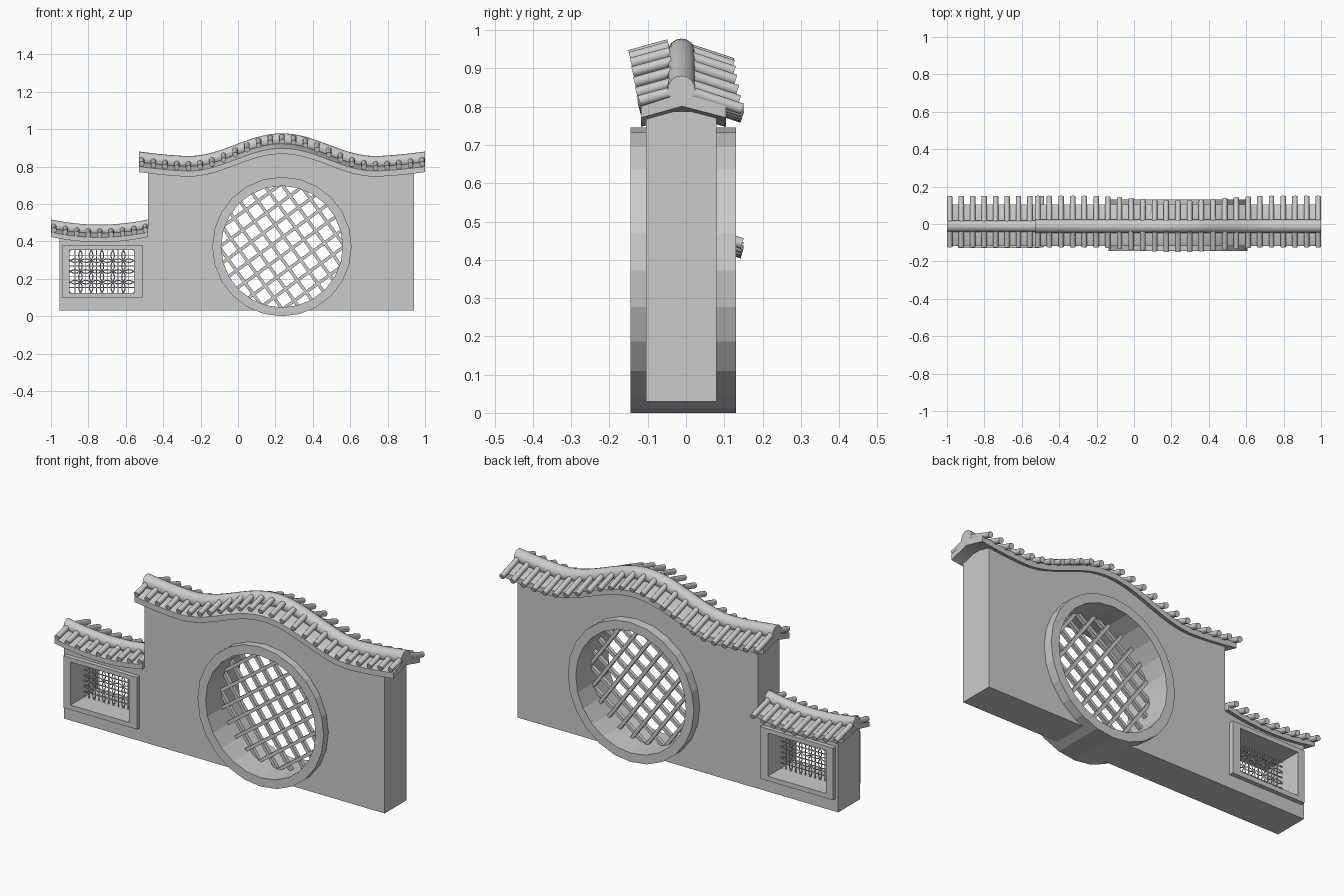
import bpy, bmesh, math
from mathutils import Matrix, Vector

if "Cube" in bpy.data.objects:
    bpy.data.objects.remove(bpy.data.objects["Cube"])

YF, YB = -0.105, 0.08          # wall faces
YM = -0.01                     # mid plane
CX, CZ, R_IN, R_OUT = 0.235, 0.3725, 0.325, 0.3725


def finish(name, bm, smooth=False):
    bmesh.ops.recalc_face_normals(bm, faces=bm.faces)
    me = bpy.data.meshes.new(name)
    bm.to_mesh(me)
    bm.free()
    ob = bpy.data.objects.new(name, me)
    bpy.context.collection.objects.link(ob)
    if smooth:
        bpy.ops.object.select_all(action='DESELECT')
        ob.select_set(True)
        bpy.context.view_layer.objects.active = ob
        bpy.ops.object.shade_smooth_by_angle(angle=math.radians(40))
    return ob


def prism(name, pts, y0, y1):
    """Extrude an (x, z) outline along y."""
    bm = bmesh.new()
    f = bm.faces.new([bm.verts.new((x, y0, z)) for x, z in pts])
    r = bmesh.ops.extrude_face_region(bm, geom=[f])
    bmesh.ops.translate(bm, vec=(0, y1 - y0, 0),
                        verts=[v for v in r['geom'] if isinstance(v, bmesh.types.BMVert)])
    return finish(name, bm)


def frame(name, outer, inner, y0, y1):
    """Extruded border between two matching (x, z) outlines."""
    bm = bmesh.new()
    n = len(outer)
    loops = [[bm.verts.new((x, y, z)) for x, z in pts]
             for pts, y in ((outer, y0), (outer, y1), (inner, y1), (inner, y0))]
    for k in range(4):
        a, b = loops[k], loops[(k + 1) % 4]
        for i in range(n):
            j = (i + 1) % n
            bm.faces.new((a[i], a[j], b[j], b[i]))
    return finish(name, bm)


def sweep(name, section, xs, height, smooth):
    """Carry a (y, dz) section along x under a ridge height curve."""
    bm = bmesh.new()
    rings = [[bm.verts.new((x, y, height(x) + dz)) for y, dz in section] for x in xs]
    n = len(section)
    for a, b in zip(rings, rings[1:]):
        for i in range(n):
            j = (i + 1) % n
            bm.faces.new((a[i], a[j], b[j], b[i]))
    bm.faces.new(rings[0])
    bm.faces.new(rings[-1])
    return finish(name, bm, smooth)


def cut(target, cutter):
    m = target.modifiers.new("opening", 'BOOLEAN')
    m.operation, m.solver, m.object = 'DIFFERENCE', 'EXACT', cutter
    cutter.hide_render = True
    cutter.hide_viewport = True


def circle(r, n=24):
    return [(CX + r * math.cos(2 * math.pi * i / n), CZ + r * math.sin(2 * math.pi * i / n))
            for i in range(n)]


def rect(x0, x1, z0, z1):
    return [(x0, z0), (x1, z0), (x1, z1), (x0, z1)]


def span(a, b, n):
    return [a + (b - a) * i / n for i in range(n + 1)]


# ridge heights
def bump(x):
    t = abs(x - CX)
    return 0.5 * (1 + math.cos(math.pi * t / 0.5)) if t < 0.5 else 0.0


def main_ridge(x):
    t = max(0, abs(x - CX) - 0.5) / 0.265
    return 0.857 + 0.121 * bump(x) + 0.024 * t ** 1.5


def small_ridge(x):
    return 0.490 + 0.028 * ((x + 0.74) / 0.26) ** 2


def roof(name, xs, height, s, lift, count):
    # chevron slab
    slab = [(-0.118, -0.08 * s), (YM, -0.045 * s), (0.105, -0.08 * s),
            (0.105, -0.11 * s), (YM, -0.08 * s), (-0.118, -0.11 * s)]
    sweep(name + "_slab", slab, xs, height, True)
    # ridge tube
    r = 0.036 * s
    tube = [(-0.012 + r * math.cos(k * math.pi / 8), -r + r * math.sin(k * math.pi / 8))
            for k in range(16)]
    sweep(name + "_ridge_tube", tube, xs, height, True)
    # round tiles on both slopes
    bm = bmesh.new()
    step = (xs[-1] - xs[0] - 0.03) / (count - 1)
    for i in range(count):
        x = xs[0] + 0.015 + step * i
        h, b = height(x), lift(x)
        dy, up = -0.025 * b, 0.02 * b
        for p, q in (((-0.02, -0.036), (-0.122, -0.064)), ((0.01, -0.04), (0.147, -0.085))):
            a = Vector((x, p[0] + dy, h + p[1] * s + up))
            c = Vector((x, q[0] + dy, h + q[1] * s + up))
            d = c - a
            m = Matrix.Translation((a + c) / 2) @ d.to_track_quat('Z', 'Y').to_matrix().to_4x4()
            bmesh.ops.create_cone(bm, cap_ends=True, segments=12, radius1=0.0145,
                                  radius2=0.0145, depth=d.length, matrix=m)
    finish(name + "_tiles", bm, True)


# main wall with round opening
top = [(x, main_ridge(x) - 0.086) for x in span(0.94, -0.48, 40)]
main_wall = prism("main_wall", [(-0.48, 0.03), (0.94, 0.03)] + top, YF, YB)
cut(main_wall, prism("round_cutter", circle(0.345), -0.3, 0.3))
frame("round_window_frame", circle(R_OUT), circle(R_IN), -0.145, 0.13)

# side wall with rectangular opening
top = [(x, small_ridge(x) - 0.072) for x in span(-0.48, -0.955, 16)]
side_wall = prism("side_wall", [(-0.955, 0.03), (-0.48, 0.03)] + top, YF, YB)
WX0, WX1, WZ0, WZ1 = -0.9, -0.555, 0.125, 0.355
cut(side_wall, prism("window_cutter", rect(WX0 - 0.01, WX1 + 0.01, WZ0 - 0.01, WZ1 + 0.01), -0.3, 0.3))
frame("side_window_frame", rect(-0.94, -0.508, 0.1, 0.378), rect(WX0, WX1, WZ0, WZ1), -0.128, 0.103)

# roofs
roof("main_roof", span(-0.53, 1.0, 60), main_ridge, 1.0, bump, 25)
roof("side_roof", span(-1.0, -0.48, 20), small_ridge, 0.85, lambda x: 0.0, 9)

# diagonal lattice in the round window
bm = bmesh.new()
for k, ang in enumerate((math.radians(36), math.radians(126))):
    for i in range(-4, 4):
        o = (i + 0.5) * 0.078
        half = math.sqrt(max(0.0, 0.337 ** 2 - o * o))
        m = (Matrix.Translation((CX, YM + 0.006 * k, CZ)) @ Matrix.Rotation(-ang, 4, 'Y')
             @ Matrix.Translation((0, 0, o)) @ Matrix.Diagonal((2 * half, 0.02, 0.017, 1)))
        bmesh.ops.create_cube(bm, size=1, matrix=m)
finish("round_window_lattice", bm)

# interlocking ring lattice in the side window
bm = bmesh.new()
P, MAJ, MIN, N = 0.0575, 0.0385, 0.003, 16


def ring(cx, cz):
    loops = []
    for i in range(N):
        a = 2 * math.pi * i / N
        loops.append([bm.verts.new((cx + (MAJ + u) * math.cos(a), YM + v,
                                    cz + (MAJ + u) * math.sin(a)))
                      for u, v in ((MIN, 0), (0, MIN), (-MIN, 0), (0, -MIN))])
    for i in range(N):
        a, b = loops[i], loops[(i + 1) % N]
        for j in range(4):
            bm.faces.new((a[j], a[(j + 1) % 4], b[(j + 1) % 4], b[j]))


for ix in range(6):
    for iz in range(4):
        ring(WX0 + P * (ix + 0.5), WZ0 + P * (iz + 0.5))
# thin straight bars through the ring centres
for ix in range(6):
    m = Matrix.Translation((WX0 + P * (ix + 0.5), YM, (WZ0 + WZ1) / 2)) @ Matrix.Diagonal((0.004, 0.005, 0.24, 1))
    bmesh.ops.create_cube(bm, size=1, matrix=m)
for iz in range(4):
    m = Matrix.Translation(((WX0 + WX1) / 2, YM, WZ0 + P * (iz + 0.5))) @ Matrix.Diagonal((0.355, 0.005, 0.004, 1))
    bmesh.ops.create_cube(bm, size=1, matrix=m)
finish("side_window_lattice", bm, True)
